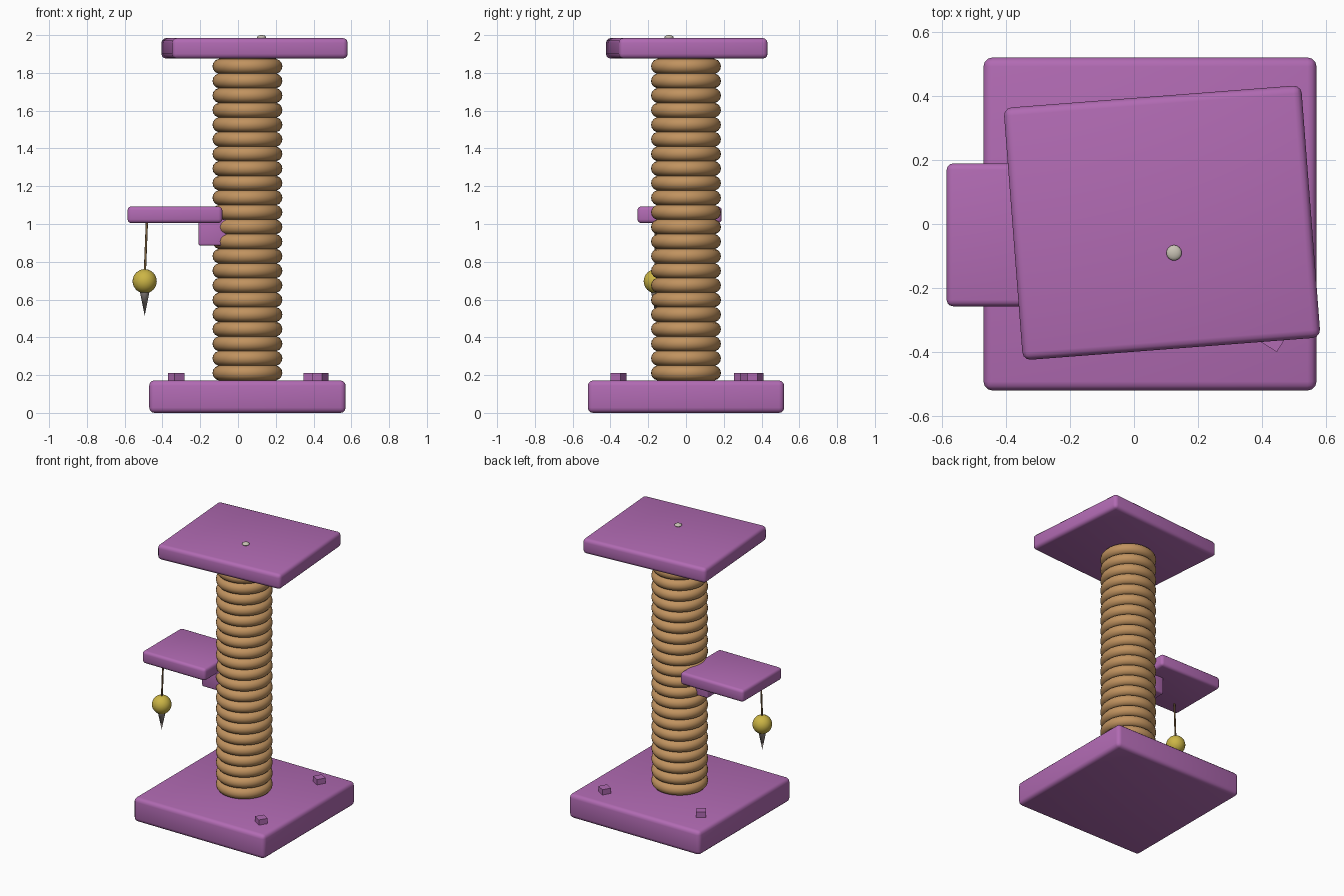
import bpy, math
from mathutils import Vector

if "Cube" in bpy.data.objects:
    bpy.data.objects.remove(bpy.data.objects["Cube"])


def mat(name, col):
    m = bpy.data.materials.new(name)
    m.diffuse_color = (*col, 1)
    m.use_nodes = True
    m.node_tree.nodes["Principled BSDF"].inputs["Base Color"].default_value = m.diffuse_color
    return m


PURPLE = mat("purple plush", (0.44, 0.145, 0.45))
ROPE = mat("tan rope", (0.53, 0.29, 0.115))
YELLOW = mat("yellow toy", (0.60, 0.46, 0.06))
GRAY = mat("gray feather", (0.32, 0.28, 0.26))
PALE = mat("pale button", (0.58, 0.54, 0.46))
BROWN = mat("brown string", (0.20, 0.12, 0.05))


def finish(name, m, smooth=True):
    o = bpy.context.object
    o.name = name
    o.data.materials.append(m)
    if smooth:
        bpy.ops.object.shade_smooth_by_angle(angle=math.radians(35))
    return o


def box(name, centre, size, m, bevel=0.0, rot=0.0):
    bpy.ops.mesh.primitive_cube_add(size=1, location=centre)
    o = bpy.context.object
    o.scale = size
    bpy.ops.object.transform_apply(location=False, rotation=False, scale=True)
    o.rotation_euler.z = math.radians(rot)
    if bevel:
        b = o.modifiers.new("rounded edges", 'BEVEL')
        b.width, b.segments = bevel, 3
        bpy.ops.object.modifier_apply(modifier=b.name)
    return finish(name, m, bool(bevel))


# Padded base, top platform and side shelf
box("base", (0.05, 0, 0.086), (1.04, 1.04, 0.172), PURPLE, 0.028)
box("top_platform", (0.0875, 0.004, 1.93), (0.932, 0.79, 0.108), PURPLE, 0.025, 4.4)
box("side_shelf", (-0.334, -0.034, 1.049), (0.502, 0.446, 0.088), PURPLE, 0.02)
box("shelf_bracket", (-0.135, -0.03, 0.955), (0.15, 0.17, 0.14), PURPLE, 0.012)

# Small blocks on the base
for i, (x, y, r) in enumerate([(0.436, -0.357, -32), (0.389, 0.367, -30), (-0.3275, 0.297, 34.5)]):
    box(f"base_block_{i + 1}", (x, y, 0.185), (0.062, 0.062, 0.05), PURPLE, 0, r)

# Scratching post: core plus wound rope rings
bpy.ops.mesh.primitive_cylinder_add(vertices=48, radius=0.15, depth=1.74, location=(0.05, 0, 1.025))
finish("post_core", ROPE)
for i in range(22):
    bpy.ops.mesh.primitive_torus_add(major_radius=0.145, minor_radius=0.04, major_segments=48,
                                     minor_segments=14, location=(0.05, 0, 0.2115 + i * 0.0773))
    finish(f"rope_ring_{i + 1}", ROPE)

# Button on the top platform
bpy.ops.mesh.primitive_uv_sphere_add(segments=24, ring_count=12, radius=1, location=(0.125, -0.09, 1.988))
bpy.context.object.scale = (0.024, 0.024, 0.012)
finish("top_button", PALE)

# Hanging toy: string, ball, feather
a, b = Vector((-0.482, -0.16, 1.02)), Vector((-0.494, -0.16, 0.72))
bpy.ops.mesh.primitive_cylinder_add(vertices=12, radius=0.006, depth=(a - b).length, location=(a + b) / 2)
bpy.context.object.rotation_euler = (a - b).to_track_quat('Z', 'Y').to_euler()
finish("toy_string", BROWN)
bpy.ops.mesh.primitive_uv_sphere_add(segments=32, ring_count=16, radius=0.064, location=b - Vector((0, 0, 0.023)))
finish("toy_ball", YELLOW)
bpy.ops.mesh.primitive_cone_add(vertices=16, radius1=0.028, radius2=0, depth=0.14,
                                location=(-0.494, -0.16, 0.585), rotation=(math.pi, 0, 0))
finish("toy_feather", GRAY)
